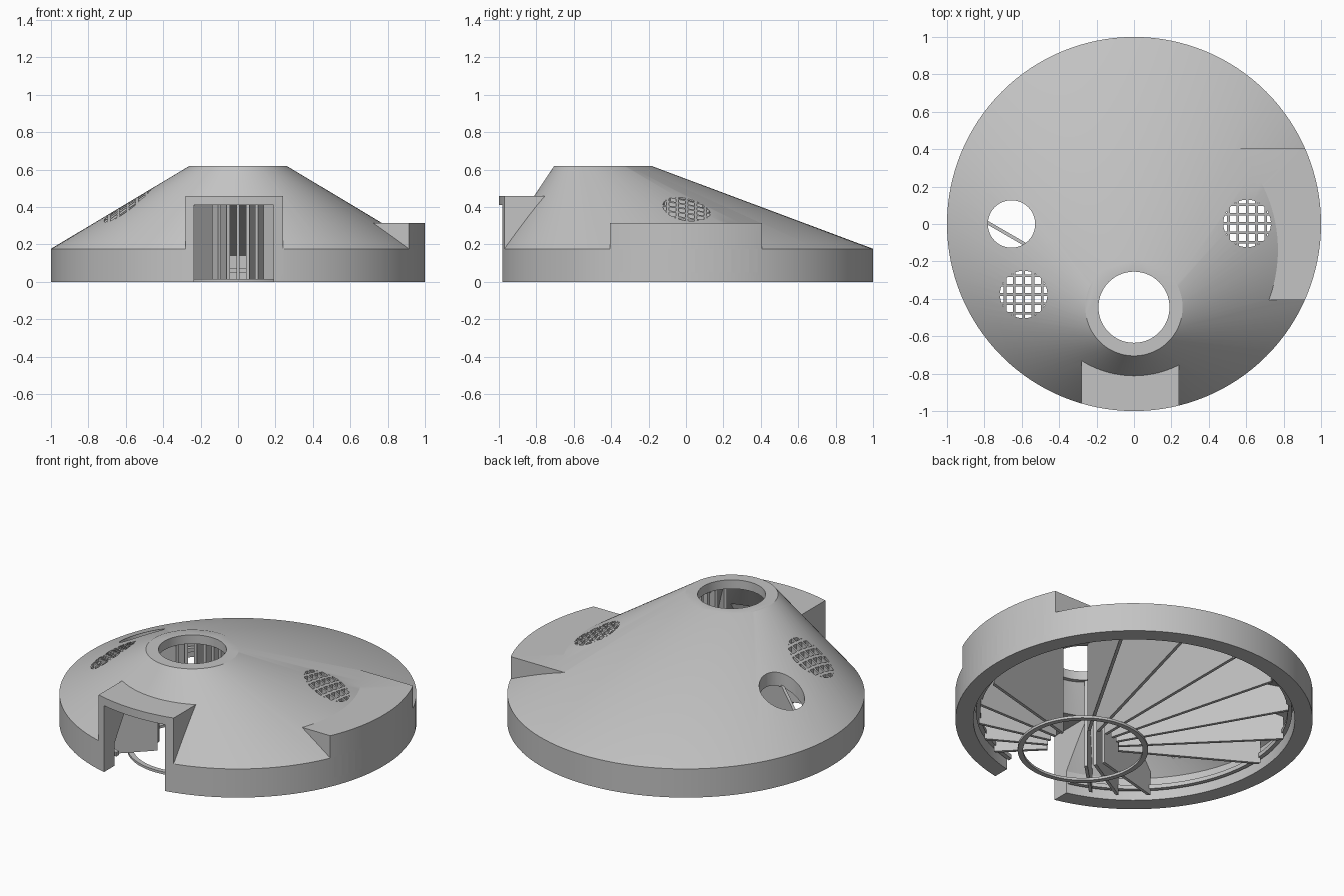
import bpy, bmesh, math
from mathutils import Matrix, Vector

old = bpy.data.objects.get("Cube")
if old:
    bpy.data.objects.remove(old, do_unlink=True)

grey = bpy.data.materials.new("plain grey")
grey.use_nodes = True
COLOUR = (0.55, 0.55, 0.55, 1)
grey.diffuse_color = COLOUR
grey.node_tree.nodes["Principled BSDF"].inputs["Base Color"].default_value = COLOUR

SEG = 128
EYE_Y = -0.445      # centre of the roof opening


def finish(name, bm):
    bmesh.ops.recalc_face_normals(bm, faces=bm.faces)
    mesh = bpy.data.meshes.new(name)
    bm.to_mesh(mesh)
    bm.free()
    mesh.materials.append(grey)
    ob = bpy.data.objects.new(name, mesh)
    bpy.context.collection.objects.link(ob)
    return ob


def loft(name, rings, seg=SEG, closed=False):
    """Skin circles given as (x, y, z, radius)."""
    bm = bmesh.new()
    loops = []
    for x, y, z, r in rings:
        loops.append([bm.verts.new((x + r * math.cos(2 * math.pi * i / seg),
                                    y + r * math.sin(2 * math.pi * i / seg), z))
                      for i in range(seg)])
    pairs = list(zip(loops, loops[1:]))
    if closed:
        pairs.append((loops[-1], loops[0]))
    else:
        bm.faces.new(loops[0])
        bm.faces.new(loops[-1])
    for a, b in pairs:
        for i in range(seg):
            j = (i + 1) % seg
            bm.faces.new((a[i], a[j], b[j], b[i]))
    return finish(name, bm)


def add_box(bm, lo, hi, turn=Matrix()):
    lo, hi = Vector(lo), Vector(hi)
    size = Matrix.Diagonal((*(hi - lo), 1))
    bmesh.ops.create_cube(bm, size=1, matrix=turn @ Matrix.Translation((lo + hi) / 2) @ size)


def box(name, lo, hi):
    bm = bmesh.new()
    add_box(bm, lo, hi)
    return finish(name, bm)


def combine(ob, tool, operation):
    """Apply a boolean and discard the tool."""
    tool.hide_render = True
    mod = ob.modifiers.new("cut", 'BOOLEAN')
    mod.operation, mod.solver, mod.object = operation, 'EXACT', tool
    bpy.context.view_layer.update()
    graph = bpy.context.evaluated_depsgraph_get()
    mesh = bpy.data.meshes.new_from_object(ob.evaluated_get(graph))
    ob.modifiers.clear()
    ob.data = mesh
    bpy.data.objects.remove(tool, do_unlink=True)


def smooth(ob):
    bpy.ops.object.select_all(action='DESELECT')
    ob.select_set(True)
    bpy.context.view_layer.objects.active = ob
    bpy.ops.object.shade_smooth_by_angle(angle=math.radians(25))


# Outer shell: round wall and off-centre sloping roof
shell = loft("roof_and_wall", [(0, 0, 0, 1), (0, 0, 0.177, 1), (0, EYE_Y, 0.62, 0.26)])

# Porch and side bay, both trimmed to the round plan
for lo, hi in (((-0.28, -1.2, 0.05), (0.24, -0.68, 0.46)),
               ((0.55, -0.405, 0.05), (1.2, 0.405, 0.315))):
    bay = box("bay", lo, hi)
    combine(bay, loft("plan", [(0, 0, -0.1, 1), (0, 0, 0.8, 1)]), 'INTERSECT')
    combine(shell, bay, 'UNION')

# Hollow interior, roof opening, doorway and round window
combine(shell, loft("hollow", [(0, 0, -0.1, 0.9), (0, 0, 0.14, 0.9),
                               (0, EYE_Y, 0.565, 0.215)]), 'DIFFERENCE')
combine(shell, loft("opening", [(0, EYE_Y, 0.4, 0.19), (0, EYE_Y, 0.8, 0.19)]), 'DIFFERENCE')
combine(shell, box("doorway", (-0.235, -1.2, -0.1), (0.19, -0.62, 0.41)), 'DIFFERENCE')
combine(shell, loft("window", [(-0.655, 0, 0.15, 0.127), (-0.655, 0, 0.8, 0.127)], 48),
        'DIFFERENCE')

# Two round grilles made of square holes
for gx, gy in ((0.605, 0.003), (-0.59, -0.377)):
    bm = bmesh.new()
    for i in range(6):
        for j in range(6):
            x, y = gx + (i - 2.5) * 0.05, gy + (j - 2.5) * 0.05
            if math.hypot(x - gx, y - gy) < 0.15:
                add_box(bm, (x - 0.018, y - 0.018, 0.13), (x + 0.018, y + 0.018, 0.7))
    cells = finish("cells", bm)
    combine(cells, loft("disc", [(gx, gy, 0.15, 0.127), (gx, gy, 0.65, 0.127)], 48), 'INTERSECT')
    combine(shell, cells, 'DIFFERENCE')
smooth(shell)

# Radial fins hanging under the roof, clear of the entrance and the grilles
bm = bmesh.new()
for angle in range(-45, 226, 15):
    if angle in (30, 45, 165, 180):
        continue
    turn = Matrix.Translation((0, EYE_Y, 0)) @ Matrix.Rotation(math.radians(angle), 4, 'Z')
    add_box(bm, (0.2, -0.009, 0.015), (1.6, 0.009, 0.7), turn)
fins = finish("radial_fins", bm)
combine(fins, loft("fin_limit", [(0, 0, -0.1, 0.87), (0, 0, 0.165, 0.87),
                                 (0, EYE_Y, 0.575, 0.225)]), 'INTERSECT')


# Flat rings: one under the roof opening, one along the wall
def ring(name, y, inner, outer, low, high):
    return loft(name, [(0, y, low, inner), (0, y, low, outer),
                       (0, y, high, outer), (0, y, high, inner)], 96, True)


smooth(ring("floor_ring", EYE_Y, 0.335, 0.365, 0, 0.015))
rail = ring("wall_rail", 0, 0.86, 0.885, 0.05, 0.075)
combine(rail, box("rail_gap", (-0.235, -1.2, -0.1), (0.19, -0.6, 0.4)), 'DIFFERENCE')
smooth(rail)
